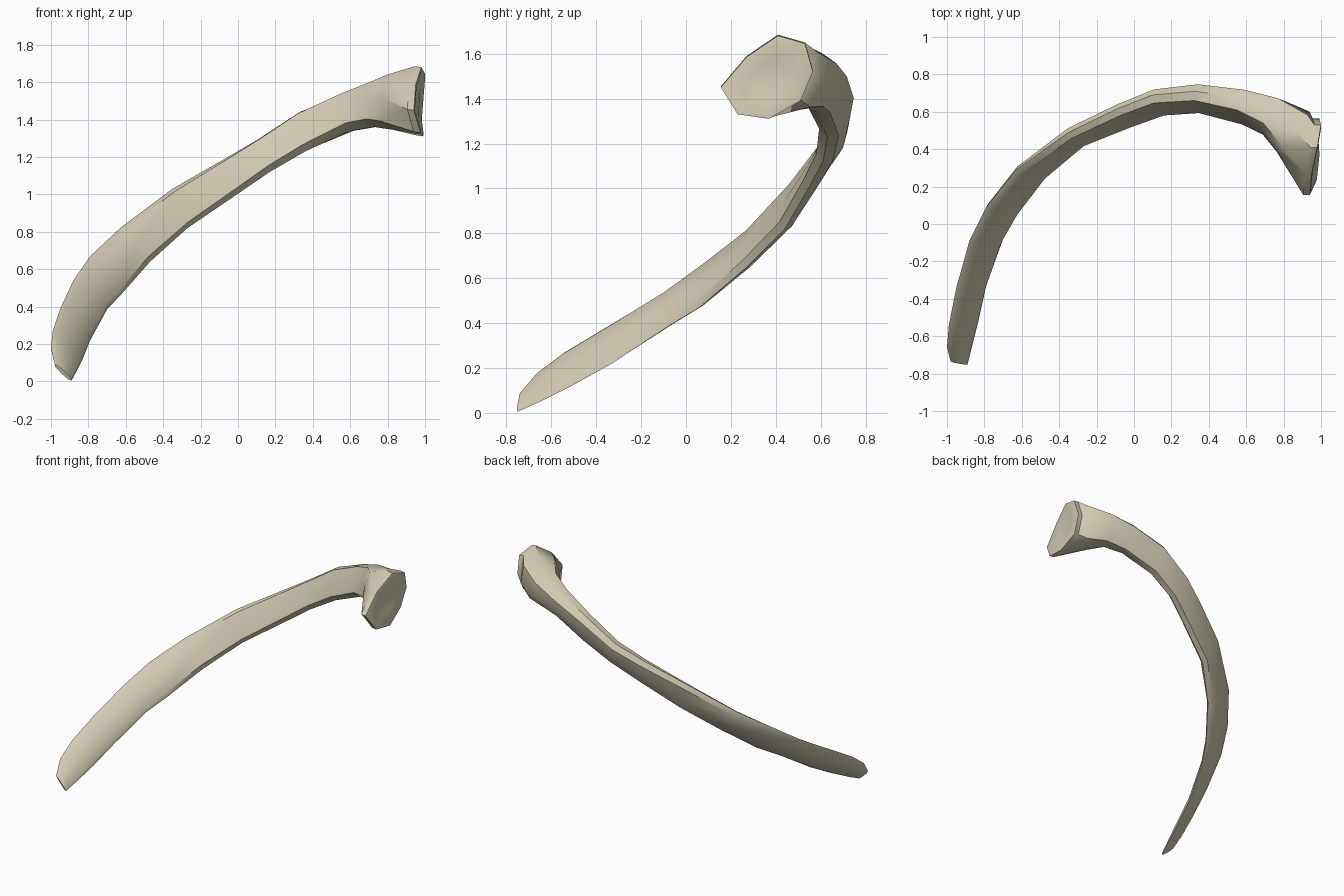
import bpy, bmesh
from mathutils import Vector

cube = bpy.data.objects.get("Cube")
if cube:
    bpy.data.objects.remove(cube)

bone = bpy.data.materials.new("bone cream")
bone.use_nodes = True
colour = (0.64, 0.59, 0.45, 1)
bone.diffuse_color = colour
bone.node_tree.nodes["Principled BSDF"].inputs["Base Color"].default_value = colour

# Shaft stations: upper edge, lower edge, half thickness
stations = [
    ((-.98, -.735, .09), (-.89, -.75, .005), .012),
    ((-1, -.66, .18), (-.865, -.65, .05), .02),
    ((-.99, -.54, .27), (-.83, -.51, .12), .024),
    ((-.95, -.34, .39), (-.79, -.33, .22), .026),
    ((-.88, -.09, .54), (-.70, -.08, .385), .028),
    ((-.79, .09, .67), (-.62, .06, .47), .03),
    ((-.63, .29, .82), (-.47, .26, .64), .034),
    ((-.35, .49, 1.03), (-.27, .44, .82), .042),
    ((-.08, .62, 1.185), (-.02, .54, .99), .048),
    ((.1, .69, 1.29), (.17, .61, 1.12), .055),
    ((.33, .71, 1.44), (.36, .63, 1.23), .065),
    ((.57, .67, 1.54), (.6, .58, 1.34), .085),
    ((.73, .61, 1.60), (.73, .54, 1.36), .11),
    ((.86, .50, 1.655), (.83, .47, 1.345), .15),
]

# Cross-section: position along the width (1 = upper edge), thickness factor
section = [(1, 0), (.9, -.75), (.5, -1), (.1, -.7), (0, 0),
           (.1, .75), (.5, .85), (.9, .7)]

# Rim of the joint face, in the same order as the cross-section
rim = [Vector(p) for p in [
    (.98, .41, 1.68), (1, .53, 1.645), (.99, .565, 1.52), (.98, .51, 1.39),
    (.99, .37, 1.31), (.975, .23, 1.33), (.94, .155, 1.45), (.95, .27, 1.585)]]


def section_ring(i):
    upper, lower = Vector(stations[i][0]), Vector(stations[i][1])
    mids = [(Vector(s[0]) + Vector(s[1])) / 2 for s in stations]
    mids.append(sum(rim, Vector()) / len(rim))
    tangent = mids[i + 1] - mids[max(i - 1, 0)]
    normal = tangent.cross(upper - lower).normalized()
    return [lower.lerp(upper, w) + normal * t * stations[i][2] for w, t in section]


# Loft the blade, neck, rim and dished joint face
centre = sum(rim, Vector()) / len(rim)
rings = [section_ring(i) for i in range(len(stations))]
rings.append([p + Vector((-.035, 0, .005)) for p in rim])
rings.append(rim)
rings.append([p.lerp(centre, .08) + Vector((.003, 0, 0)) for p in rim])
rings.append([p.lerp(centre, .5) - Vector((.012, 0, 0)) for p in rim])

bm = bmesh.new()
loops = [[bm.verts.new(p) for p in ring] for ring in rings]
for a, b in zip(loops, loops[1:]):
    for k in range(len(a)):
        n = (k + 1) % len(a)
        bm.faces.new((a[k], a[n], b[n], b[k]))
bm.faces.new(loops[0])
bm.faces.new(loops[-1])
bmesh.ops.recalc_face_normals(bm, faces=bm.faces)

mesh = bpy.data.meshes.new("rib_bone")
bm.to_mesh(mesh)
bm.free()
mesh.materials.append(bone)
rib = bpy.data.objects.new("rib_bone", mesh)
bpy.context.collection.objects.link(rib)
bpy.context.view_layer.objects.active = rib
rib.select_set(True)
bpy.ops.object.shade_smooth_by_angle(angle=.7)
